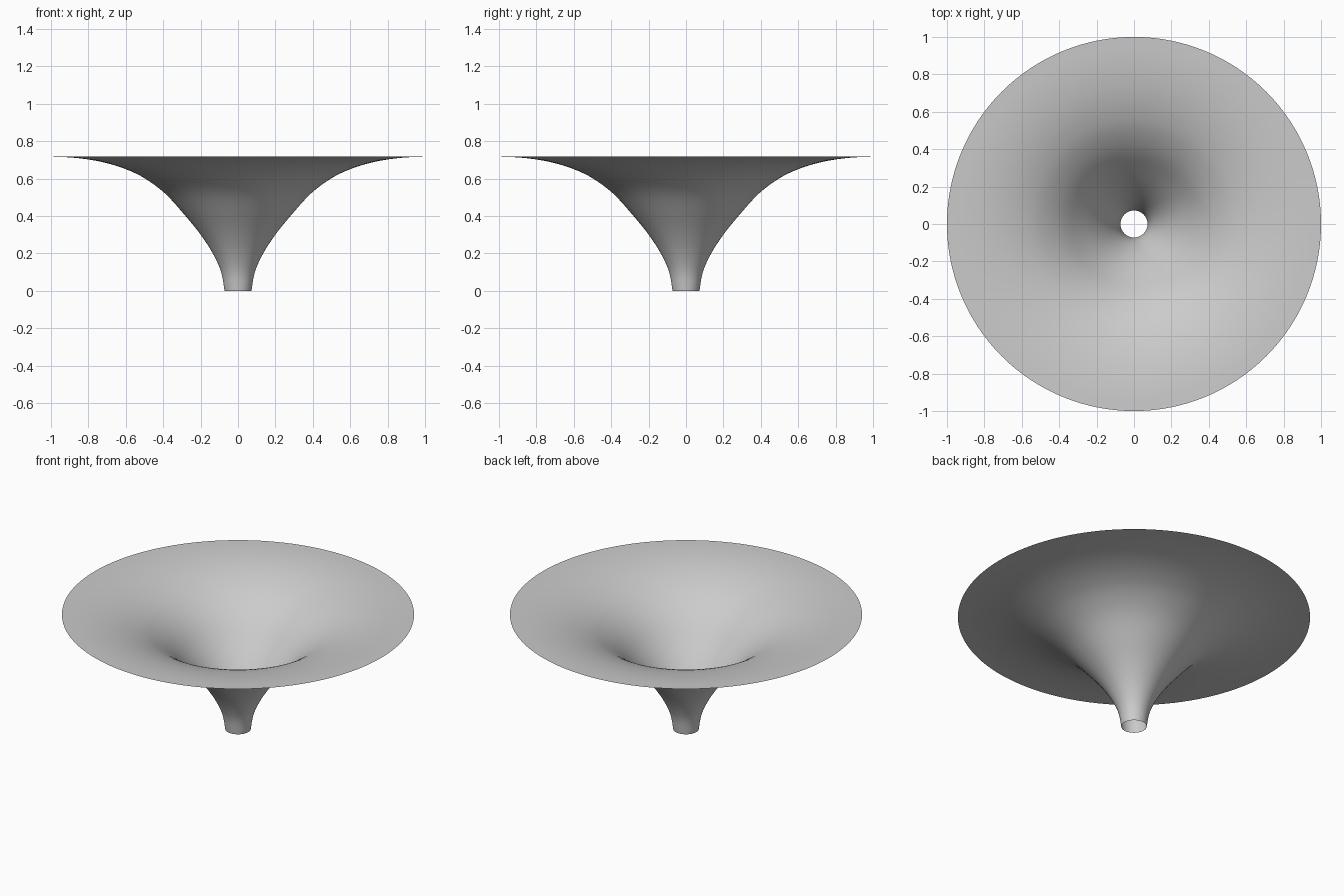
import bpy
import bmesh
import math
from mathutils import Vector

cube = bpy.data.objects.get("Cube")
if cube:
    bpy.data.objects.remove(cube, do_unlink=True)

# Plain grey material
grey = bpy.data.materials.new("plain grey")
grey.use_nodes = True
colour = (0.6, 0.6, 0.6, 1)
grey.diffuse_color = colour
grey.node_tree.nodes["Principled BSDF"].inputs["Base Color"].default_value = colour

# Flared profile: radius and height, from the spout to the rim
PROFILE = [(0.072, 0), (0.09, 0.1), (0.135, 0.2), (0.2, 0.3), (0.285, 0.405),
           (0.39, 0.52), (0.5, 0.602), (0.6, 0.65), (0.7, 0.682),
           (0.8, 0.702), (0.9, 0.713), (1, 0.717)]
SEGMENTS = 128
STEPS = 4


def smooth_path(points, steps):
    """Catmull-Rom curve through the points."""
    p = [Vector(q) for q in points]
    p = [2 * p[0] - p[1]] + p + [2 * p[-1] - p[-2]]
    path = []
    for a, b, c, d in zip(p, p[1:], p[2:], p[3:]):
        for i in range(steps):
            t = i / steps
            path.append(0.5 * (2 * b + (c - a) * t
                               + (2 * a - 5 * b + 4 * c - d) * t ** 2
                               + (3 * b - a - 3 * c + d) * t ** 3))
    return path + [p[-2]]


# Open funnel: a single lathed sheet, facing inwards and upwards
bm = bmesh.new()
rings = []
for r, z in smooth_path(PROFILE, STEPS):
    angles = [math.tau * i / SEGMENTS for i in range(SEGMENTS)]
    rings.append([bm.verts.new((r * math.cos(a), r * math.sin(a), z)) for a in angles])
for low, high in zip(rings, rings[1:]):
    for i in range(SEGMENTS):
        j = (i + 1) % SEGMENTS
        face = bm.faces.new((low[i], high[i], high[j], low[j]))
        face.smooth = True

mesh = bpy.data.meshes.new("flared_funnel")
bm.to_mesh(mesh)
bm.free()
mesh.materials.append(grey)
funnel = bpy.data.objects.new("flared_funnel", mesh)
bpy.context.collection.objects.link(funnel)
